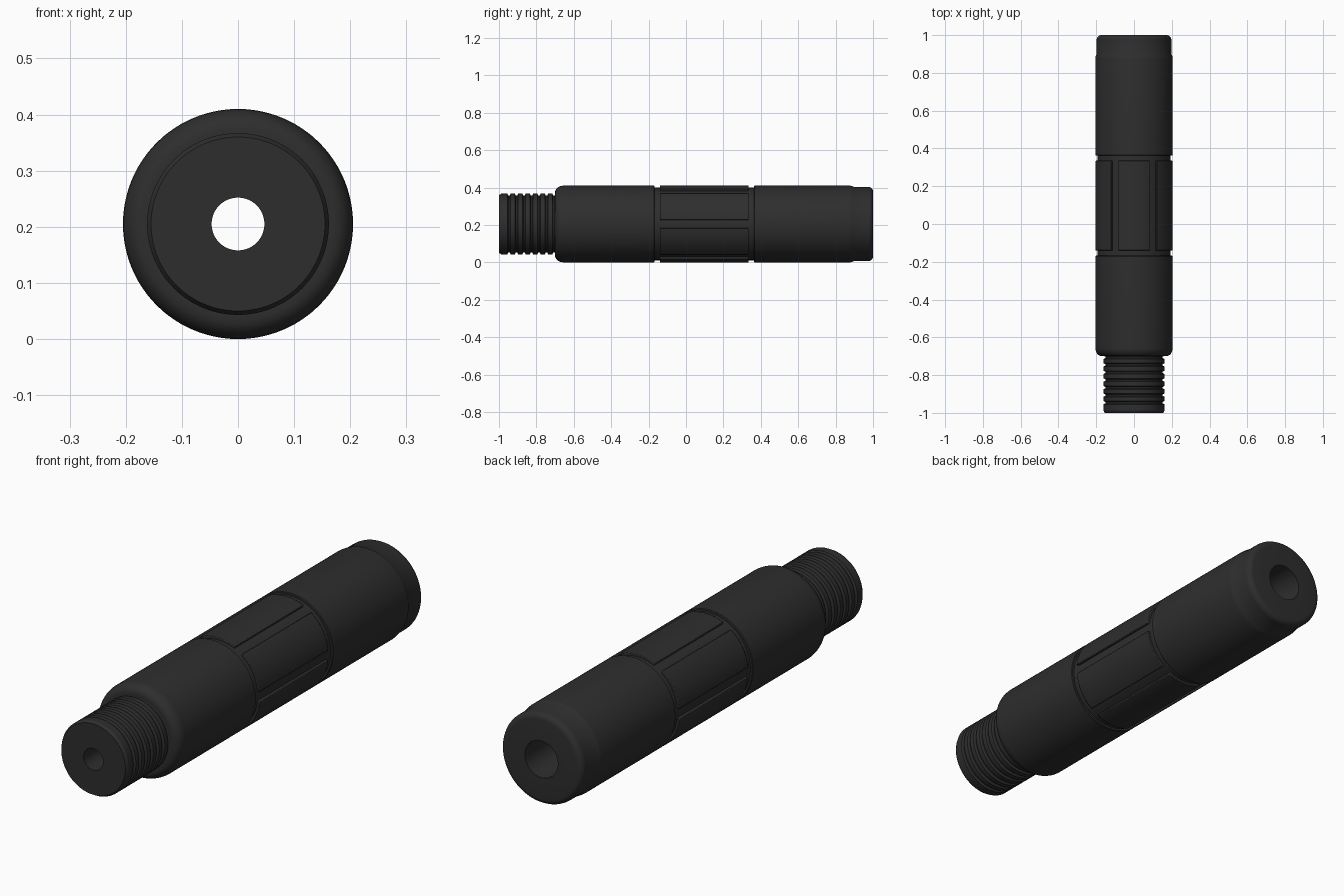
import bpy, bmesh, math

if "Cube" in bpy.data.objects:
    bpy.data.objects.remove(bpy.data.objects["Cube"])

AXIS_Z = 0.205      # height of the tube axis
R = 0.205           # main tube radius
SEG = 96

black = bpy.data.materials.new("matte_black")
black.diffuse_color = (0.027, 0.027, 0.027, 1)
black.use_nodes = True
black.node_tree.nodes["Principled BSDF"].inputs["Base Color"].default_value = black.diffuse_color


def finish(name, bm, bevel=0):
    """Turn a bmesh into a smooth-shaded object."""
    bmesh.ops.recalc_face_normals(bm, faces=bm.faces)
    me = bpy.data.meshes.new(name)
    bm.to_mesh(me)
    bm.free()
    ob = bpy.data.objects.new(name, me)
    bpy.context.collection.objects.link(ob)
    ob.location.z = AXIS_Z
    me.materials.append(black)
    if bevel:
        mod = ob.modifiers.new("edge_bevel", 'BEVEL')
        mod.width, mod.segments, mod.limit_method = bevel, 2, 'ANGLE'
        mod.angle_limit = math.radians(40)
    bpy.ops.object.select_all(action='DESELECT')
    ob.select_set(True)
    bpy.context.view_layer.objects.active = ob
    bpy.ops.object.shade_smooth_by_angle(angle=math.radians(30))
    return ob


def lathe(name, profile):
    """Revolve a closed (y, radius) profile around the y axis."""
    bm = bmesh.new()
    rings = []
    for i in range(SEG):
        a = 2 * math.pi * i / SEG
        rings.append([bm.verts.new((r * math.cos(a), y, r * math.sin(a)))
                      for y, r in profile])
    n = len(profile)
    for i in range(SEG):
        p, q = rings[i], rings[(i + 1) % SEG]
        for j in range(n):
            k = (j + 1) % n
            bm.faces.new((p[j], q[j], q[k], p[k]))
    return finish(name, bm)


def arc(cy, cr, ry, rr, a0, a1, steps=5):
    """Rounded corner of a profile."""
    pts = []
    for i in range(steps + 1):
        a = math.radians(a0 + (a1 - a0) * i / steps)
        pts.append((cy + ry * math.cos(a), cr + rr * math.sin(a)))
    return pts


# Threaded neck with evenly spaced grooves
neck = [(-1.0, 0.047), (-1.0, 0.155), (-0.988, 0.162)]
for i in range(7):
    y = -0.955 + i * 0.04
    neck += [(y, 0.162), (y + 0.005, 0.152), (y + 0.013, 0.152), (y + 0.018, 0.162)]
neck += [(-0.69, 0.162), (-0.69, 0.047)]
lathe("threaded_neck", neck)

# Main tube: rounded shoulder, recessed middle, stepped rear cap and flared bore
tube = [(-0.70, 0.047), (-0.70, 0.162)]
tube += arc(-0.655, 0.170, 0.045, 0.035, 180, 90, 6)
tube += [(-0.171, R), (-0.168, R - 0.003), (-0.168, 0.194),
         (0.363, 0.194), (0.363, R - 0.003), (0.366, R)]
tube += [(0.875, R), (0.888, 0.203), (0.897, 0.198)]
tube += arc(0.975, 0.173, 0.025, 0.025, 90, 0, 5)
tube += [(1.0, 0.08), (0.80, 0.078), (0.65, 0.047)]
lathe("main_tube", tube)

# Six raised panels around the middle, separated by lengthwise grooves
Y0, Y1, HALF_GAP, STEPS = -0.140, 0.335, 6.0, 12
for n in range(6):
    bm = bmesh.new()
    outline = []
    for i in range(STEPS + 1):
        a = math.radians(60 * n + HALF_GAP + (60 - 2 * HALF_GAP) * i / STEPS)
        outline.append((R * math.cos(a), R * math.sin(a)))
    for i in reversed(range(STEPS + 1)):
        a = math.radians(60 * n + HALF_GAP + (60 - 2 * HALF_GAP) * i / STEPS)
        outline.append((0.188 * math.cos(a), 0.188 * math.sin(a)))
    face = bm.faces.new([bm.verts.new((x, Y0, z)) for x, z in outline])
    ext = bmesh.ops.extrude_face_region(bm, geom=[face], use_keep_orig=True)
    verts = [v for v in ext["geom"] if isinstance(v, bmesh.types.BMVert)]
    bmesh.ops.translate(bm, verts=verts, vec=(0, Y1 - Y0, 0))
    finish(f"grip_panel_{n + 1}", bm, bevel=0.003)
